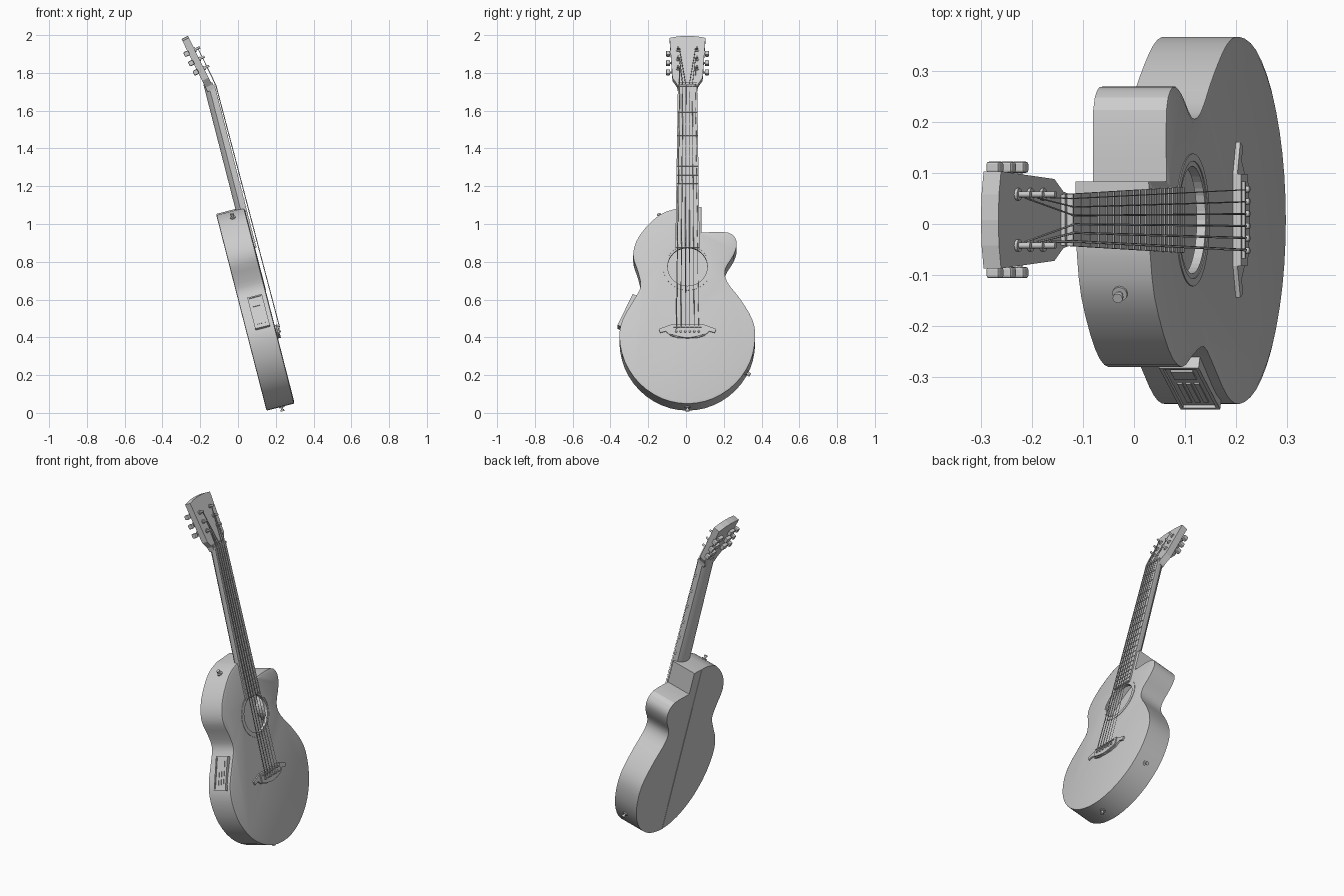
import bpy, bmesh, math
from mathutils import Matrix, Vector

if "Cube" in bpy.data.objects:
    bpy.data.objects.remove(bpy.data.objects["Cube"])

grey = bpy.data.materials.new("plain grey")
grey.use_nodes = True
COLOUR = (0.6, 0.6, 0.6, 1)
grey.diffuse_color = COLOUR
grey.node_tree.nodes["Principled BSDF"].inputs["Base Color"].default_value = COLOUR

# Guitar frame: x out of the soundboard, y across, z along the neck
LEAN = Matrix.Translation((0.30, 0.008, 0.05)) @ Matrix.Rotation(math.radians(-14.4), 4, 'Y')
TILT = Matrix.Translation((-0.002, 0, 1.735)) @ Matrix.Rotation(math.radians(-12), 4, 'Y')
HEAD = LEAN @ TILT


def finish(name, bm, frame=LEAN, smooth=0):
    bmesh.ops.recalc_face_normals(bm, faces=bm.faces)
    mesh = bpy.data.meshes.new(name)
    bm.to_mesh(mesh)
    bm.free()
    mesh.materials.append(grey)
    ob = bpy.data.objects.new(name, mesh)
    bpy.context.collection.objects.link(ob)
    ob.matrix_world = frame
    if smooth:
        bpy.ops.object.select_all(action='DESELECT')
        ob.select_set(True)
        bpy.context.view_layer.objects.active = ob
        bpy.ops.object.shade_smooth_by_angle(angle=math.radians(smooth))
    return ob


def loft(name, rings, frame=LEAN, smooth=0, crown=0):
    """Join equal rings of points and cap both ends."""
    bm = bmesh.new()
    loops = [[bm.verts.new(p) for p in ring] for ring in rings]
    for a, b in zip(loops, loops[1:]):
        for i in range(len(a)):
            j = (i + 1) % len(a)
            bm.faces.new((a[i], a[j], b[j], b[i]))
    bm.faces.new(loops[0])
    front = bm.faces.new(loops[-1])
    if crown:
        bmesh.ops.recalc_face_normals(bm, faces=bm.faces)
        bmesh.ops.inset_region(bm, faces=[front], thickness=0.012, depth=crown)
    return finish(name, bm, frame, smooth)


def prism(name, outline, low, high, **kw):
    return loft(name, [[(x, y, z) for y, z in outline] for x in (low, high)], **kw)


def box(name, y0, y1, z0, z1, low, high, **kw):
    return prism(name, [(y0, z0), (y1, z0), (y1, z1), (y0, z1)], low, high, **kw)


def rod(name, start, end, radius, frame=LEAN, sides=12):
    start, end = Vector(start), Vector(end)
    bm = bmesh.new()
    place = Matrix.Translation((start + end) / 2) @ (end - start).to_track_quat('Z', 'Y').to_matrix().to_4x4()
    bmesh.ops.create_cone(bm, cap_ends=True, segments=sides, radius1=radius, radius2=radius,
                          depth=(end - start).length, matrix=place)
    return finish(name, bm, frame, 40)


def flow(points, steps=3):
    """Smooth open curve through the points."""
    out = []
    for i in range(len(points) - 1):
        a, b, c, d = (Vector(points[min(max(i + k, 0), len(points) - 1)]) for k in (-1, 0, 1, 2))
        for s in range(steps):
            t = s / steps
            out.append(tuple(0.5 * (2 * b + (c - a) * t + (2 * a - 5 * b + 4 * c - d) * t * t
                                    + (3 * b - a - 3 * c + d) * t ** 3)))
    return out + [points[-1]]


def circle(radius, cz, count=40):
    return [(radius * math.cos(k * math.tau / count), cz + radius * math.sin(k * math.tau / count))
            for k in range(count)]


# Body: hollow box with a cutaway and a round soundhole
outline = flow([(0.075, 0.935), (0.215, 0.935), (0.26, 0.885), (0.245, 0.815), (0.2, 0.735), (0.21, 0.665),
                (0.28, 0.57), (0.343, 0.46), (0.358, 0.36), (0.332, 0.23), (0.254, 0.11), (0.135, 0.028),
                (0, 0), (-0.135, 0.028), (-0.254, 0.11), (-0.332, 0.23), (-0.36, 0.36), (-0.343, 0.46),
                (-0.285, 0.565), (-0.248, 0.64), (-0.262, 0.72), (-0.288, 0.815), (-0.253, 0.92),
                (-0.15, 1.03), (-0.05, 1.068)])
outline.append((0.075, 1.075))
body = prism("body", outline, -0.152, -0.004, smooth=20, crown=0.004)
hole_z, hole_r = 0.748, 0.105
cavity = prism("cavity_cutter", [(y * 0.95, 0.5 + (z - 0.5) * 0.96) for y, z in outline], -0.142, -0.018)
opening = prism("soundhole_cutter", circle(hole_r, hole_z), -0.05, 0.05)
for cutter in (cavity, opening):
    cutter.hide_render = True
    cutter.hide_viewport = True
    cut = body.modifiers.new(cutter.name, 'BOOLEAN')
    cut.operation = 'DIFFERENCE'
    cut.solver = 'EXACT'
    cut.object = cutter
box("back_seam", -0.004, 0.004, 0.004, 1.068, -0.154, -0.15)

# Rosette ring around the soundhole
loft("rosette", [[(x, y, z) for y, z in circle(r, hole_z)] for r, x in
                 ((0.115, -0.001), (0.115, 0.002), (0.13, 0.002), (0.13, -0.001))])
ring = bpy.data.objects["rosette"].data
bm = bmesh.new()
bm.from_mesh(ring)
bmesh.ops.delete(bm, geom=[f for f in bm.faces if len(f.verts) > 4], context='FACES_ONLY')
bm.to_mesh(ring)
bm.free()

# Neck, fretboard, frets and nut
NUT, SADDLE, END = 1.735, 0.415, 0.85


def half(z):
    return 0.051 + (NUT - z) * 0.015


section = [(0.002, -1), (-0.022, -0.95), (-0.041, -0.62), (-0.048, -0.2),
           (-0.048, 0.2), (-0.041, 0.62), (-0.022, 0.95), (0.002, 1)]
loft("neck", [[(x, y * half(z), z) for x, y in section] for z in (1.05, NUT + 0.02)], smooth=35)
prism("fretboard", [(-half(END), END), (half(END), END), (half(NUT), NUT), (-half(NUT), NUT)], -0.002, 0.009)
for i in range(1, 20):
    z = SADDLE + (NUT - SADDLE) * 2 ** (-i / 12)
    box(f"fret_{i}", -half(z), half(z), z - 0.002, z + 0.002, 0.008, 0.0115)
box("nut", -0.051, 0.051, NUT - 0.004, NUT + 0.006, -0.002, 0.014)

# Headstock with tuners
side = [(0.051, -0.015), (0.055, 0.01), (0.08, 0.05), (0.095, 0.285), (0.05, 0.294)]
prism("headstock", side + [(0, 0.297)] + [(-y, z) for y, z in reversed(side)], -0.038, 0, frame=HEAD)
POSTS = (0.105, 0.16, 0.215)
for s, word in ((-1, "right"), (1, "left")):
    for k, z in enumerate(POSTS):
        tag = f"{word}_{k + 1}"
        rod("post_" + tag, (-0.05, s * 0.05, z), (0.03, s * 0.05, z), 0.006, HEAD)
        rod("post_washer_" + tag, (0, s * 0.05, z), (0.006, s * 0.05, z), 0.012, HEAD)
        box("gear_case_" + tag, s * 0.035, s * 0.075, z - 0.014, z + 0.014, -0.056, -0.038, frame=HEAD)
        rod("tuner_shaft_" + tag, (-0.048, s * 0.07, z), (-0.048, s * 0.1, z), 0.005, HEAD)
        knob = box("tuner_knob_" + tag, s * 0.092, s * 0.114, z - 0.013, z + 0.013, -0.062, -0.034, frame=HEAD)
        bevel = knob.modifiers.new("round", 'BEVEL')
        bevel.width, bevel.segments = 0.005, 2

# Bridge with wings, saddle and pins
wing = [(0.152, 0.405), (0.145, 0.385), (0.115, 0.393), (0.09, 0.37), (0.05, 0.357)]
top_edge = [(-0.152, 0.405), (-0.09, 0.428), (0.09, 0.428)]
prism("bridge_wings", wing + [(-y, z) for y, z in reversed(wing)] + top_edge[1:], 0, 0.009)
prism("bridge", flow([(-0.09, 0.375), (0, 0.355), (0.09, 0.375)]) + [(0.09, 0.428), (-0.09, 0.428)], 0, 0.016)
box("saddle", -0.075, 0.075, SADDLE - 0.003, SADDLE + 0.003, 0.01, 0.022)

# Strings run from pins over saddle and nut to the posts
for i in range(6):
    t = i / 2.5 - 1
    s, k = (-1, i) if i < 3 else (1, 5 - i)
    rod(f"bridge_pin_{i + 1}", (0.01, t * 0.06, 0.39), (0.024, t * 0.06, 0.39), 0.006)
    curve = bpy.data.curves.new(f"string_{i + 1}", 'CURVE')
    curve.dimensions = '3D'
    curve.bevel_depth = 0.0026 - 0.0003 * i
    curve.bevel_resolution = 1
    path = [Vector((0.014, t * 0.06, 0.392)), Vector((0.023, t * 0.059, SADDLE)),
            Vector((0.015, t * 0.042, NUT)), TILT @ Vector((0.018, s * 0.043, POSTS[k]))]
    line = curve.splines.new('POLY')
    line.points.add(len(path) - 1)
    for point, co in zip(line.points, path):
        point.co = (*co, 1)
    curve.materials.append(grey)
    string = bpy.data.objects.new(curve.name, curve)
    bpy.context.collection.objects.link(string)
    string.matrix_world = LEAN


# Strap buttons and output jack
def button(name, y, z, dy, dz):
    at, out = Vector((-0.072, y, z)), Vector((0, dy, dz)).normalized()
    rod(name + "_base", at - out * 0.01, at + out * 0.005, 0.015)
    rod(name + "_stem", at, at + out * 0.02, 0.006)
    rod(name + "_cap", at + out * 0.015, at + out * 0.024, 0.01)


button("upper_strap_button", -0.143, 1.034, -0.5, 1)
button("lower_strap_button", 0, 0, 0, -1)
button("output_jack", 0.31, 0.187, 0.85, -0.55)

# Control panel set on the right side of the body, with its own flat frame
low, high = Vector((-0.064, -0.362, 0.432)), Vector((-0.064, -0.282, 0.6))
up = (high - low).normalized()
across = Vector((1, 0, 0))
face = across.cross(up)
PANEL = LEAN @ Matrix.Translation((low + high) / 2) @ Matrix((face, across, up)).transposed().to_4x4()
if face.y > 0:
    PANEL = PANEL @ Matrix.Rotation(math.pi, 4, 'Z')
box("panel_plate", -0.038, 0.038, -0.092, 0.092, -0.02, 0.003, frame=PANEL)
for s in (-1, 1):
    box(f"panel_side_{s}", s * 0.033, s * 0.04, -0.094, 0.094, -0.02, 0.009, frame=PANEL)
    box(f"panel_end_{s}", -0.04, 0.04, s * 0.087, s * 0.094, -0.02, 0.009, frame=PANEL)
box("panel_display", -0.022, 0.022, 0.035, 0.072, 0, 0.007, frame=PANEL)
for k in range(3):
    box(f"panel_slider_{k + 1}", -0.022 + k * 0.017, -0.012 + k * 0.017, -0.07, 0.015, 0, 0.006, frame=PANEL)
